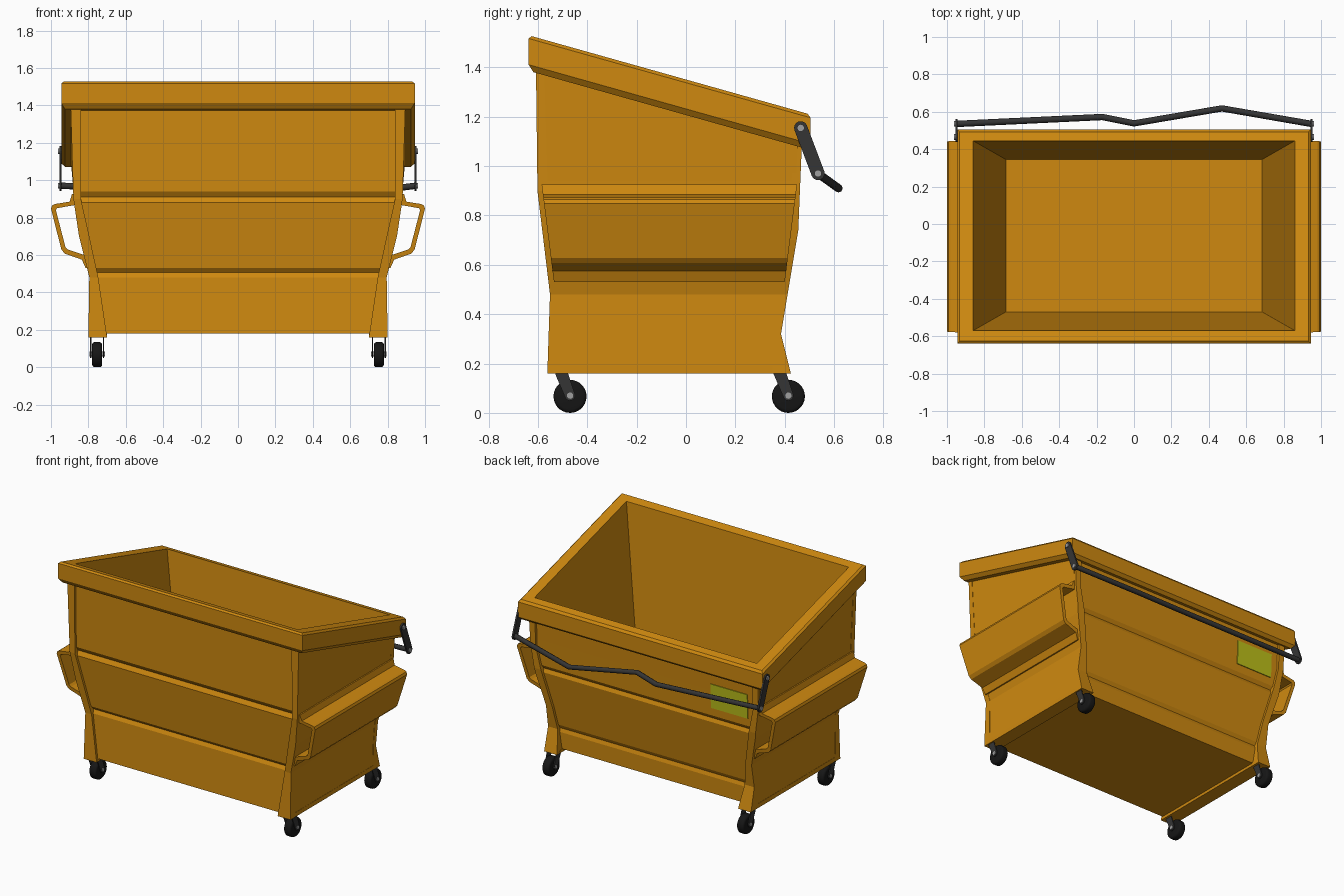
import bpy, bmesh, math
from mathutils import Matrix

if "Cube" in bpy.data.objects:
    bpy.data.objects.remove(bpy.data.objects["Cube"])


def material(name, r, g, b):
    m = bpy.data.materials.new(name)
    m.diffuse_color = (r, g, b, 1)
    m.use_nodes = True
    m.node_tree.nodes["Principled BSDF"].inputs["Base Color"].default_value = m.diffuse_color
    return m


ORANGE = material("orange_paint", 0.62, 0.25, 0.005)
DARK = material("dark_steel", 0.035, 0.035, 0.035)
BLACK = material("rubber", 0.008, 0.008, 0.008)
GREY = material("bolt_steel", 0.35, 0.35, 0.35)
YELLOW = material("label_yellow", 0.50, 0.52, 0.01)


def finish(name, bm, mat):
    bmesh.ops.recalc_face_normals(bm, faces=bm.faces)
    me = bpy.data.meshes.new(name)
    bm.to_mesh(me)
    bm.free()
    me.materials.append(mat)
    ob = bpy.data.objects.new(name, me)
    bpy.context.collection.objects.link(ob)
    return ob


def loft(name, rings, mat):
    """Skin a list of equal-length point rings and cap both ends."""
    bm = bmesh.new()
    vs = [[bm.verts.new(p) for p in r] for r in rings]
    n = len(rings[0])
    for a, b in zip(vs, vs[1:]):
        for i in range(n):
            j = (i + 1) % n
            bm.faces.new((a[i], a[j], b[j], b[i]))
    bm.faces.new(vs[0])
    bm.faces.new(vs[-1])
    return finish(name, bm, mat)


def prism_x(name, yz, x0, x1, mat):
    return loft(name, [[(x, y, z) for y, z in yz] for x in (x0, x1)], mat)


def capsule(name, p, q, rp, rq, x0, x1, mat, n=8):
    """Flat bar with round ends from p to q in the yz plane."""
    a = math.atan2(q[1] - p[1], q[0] - p[0])
    pts = []
    for c, r, start in ((p, rp, a + math.pi / 2), (q, rq, a - math.pi / 2)):
        for i in range(n + 1):
            t = start + math.pi * i / n
            pts.append((c[0] + r * math.cos(t), c[1] + r * math.sin(t)))
    return prism_x(name, pts, x0, x1, mat)


def cylinder_x(name, x, y, z, r, w, mat, seg=24, bevel=0):
    bm = bmesh.new()
    bmesh.ops.create_cone(bm, cap_ends=True, segments=seg, radius1=r, radius2=r, depth=w,
                          matrix=Matrix.Translation((x, y, z)) @ Matrix.Rotation(math.pi / 2, 4, 'Y'))
    if bevel:
        rim = [e for e in bm.edges if abs(e.verts[0].co.x - e.verts[1].co.x) < 1e-5]
        bmesh.ops.bevel(bm, geom=rim, offset=bevel, segments=3, profile=0.5, affect='EDGES')
    for f in bm.faces:
        f.smooth = len(f.verts) == 4
    ob = finish(name, bm, mat)
    ob.data.set_sharp_from_angle(angle=math.radians(40))
    return ob


def at(profile, z):
    """Piecewise linear lookup of (z, value) pairs."""
    for (z0, v0), (z1, v1) in zip(profile, profile[1:]):
        if z <= z1:
            return v0 + (v1 - v0) * max(0, z - z0) / (z1 - z0)
    return profile[-1][1]


# Profiles by height: side half width, grooved front and back panels
SIDE = [(.16, .80), (.48, .795), (.70, .85), (.90, .88), (1.4, .895)]
FRONT = [(.18, -.545), (.48, -.533), (.505, -.52), (.53, -.541),
         (.88, -.583), (.91, -.566), (.94, -.586), (1.4, -.592)]
BACK = [(.18, .365), (.295, .367), (.32, .358), (.345, .371),
        (.715, .433), (.74, .422), (.765, .438), (1.09, .452)]


def rect(hx, yf, yb, zf, zb):
    return [(-hx, yf, zf), (hx, yf, zf), (hx, yb, zb), (-hx, yb, zb)]


def slant(hx, yf, yb, h):
    return rect(hx, yf, yb, h - .281 * yf, h - .281 * yb)


# Bin body: outside skin, sloped rim, then down the tapered inside to the floor
levels = sorted({z for p in (SIDE, FRONT, BACK) for z, _ in p if .17 < z < 1.05})
rings = [rect(at(SIDE, z) - .002, at(FRONT, z), at(BACK, z), z, z) for z in levels]
rings += [slant(.892, -.592, .452, 1.207),
          slant(.925, -.618, .485, 1.207),
          slant(.945, -.638, .505, 1.232),
          slant(.945, -.638, .505, 1.338),
          slant(.932, -.625, .492, 1.351),
          slant(.86, -.57, .445, 1.351),
          rect(.685, -.47, .345, .2, .2)]
loft("bin_body", rings, ORANGE)

# Corner posts: proud strips following the body, splayed at the foot
POST_IN = [(.16, .70), (.50, .75), (.90, .84), (1.4, .84)]
FRONT_POST = ([(.16, -.562), (.47, -.55), (.90, -.602), (1.4, -.608)],
              [(.16, -.51), (.47, -.51), (.90, -.56), (1.4, -.575)],
              (.16, .48, .70, .90, 1.395))
BACK_POST = ([(.16, .425), (.32, .385), (.74, .455), (1.1, .47)],
             [(.16, .35), (.32, .356), (.74, .41), (1.1, .442)],
             (.16, .32, .48, .70, .74, .90, 1.09))
# Fork sleeve section, outer then inner path
SLEEVE = [(.888, .925), (.90, .885), (.98, .872), (.993, .865), (1.0, .848),
          (.944, .628), (.926, .607), (.835, .575), (.815, .53),
          (.79, .53), (.815, .597), (.908, .628), (.922, .64),
          (.974, .840), (.968, .850), (.865, .868), (.86, .925)]
SLEEVE_F = [(.53, -.535), (.925, -.585)]
SLEEVE_B = [(.53, .40), (.925, .45)]

for s, side in ((1, "right"), (-1, "left")):
    for label, (outer, inner, zs) in (("front", FRONT_POST), ("back", BACK_POST)):
        loft(f"{label}_post_{side}",
             [[(s * at(POST_IN, z), at(outer, z), z), (s * at(SIDE, z), at(outer, z), z),
               (s * at(SIDE, z), at(inner, z), z), (s * at(POST_IN, z), at(inner, z), z)]
              for z in zs], ORANGE)
    # Bottom skid
    prism_x(f"skid_{side}", [(-.56, .16), (.42, .16), (.36, .19), (-.54, .19)],
            s * .70, s * .799, ORANGE)
    # Fork sleeve
    loft(f"fork_sleeve_{side}", [[(s * x, at(e, z), z) for x, z in SLEEVE]
                                 for e in (SLEEVE_F, SLEEVE_B)], ORANGE)
    # Lid bar arm with its bolts
    capsule(f"bar_arm_{side}", (.465, 1.155), (.535, .97), .027, .027, s * .943, s * .955, DARK)
    for y, z in ((.465, 1.155), (.535, .97)):
        cylinder_x(f"arm_bolt_{side}", s * .951, y, z, .015, .022, GREY, 16)
    # Casters
    for y, end in ((-.47, "front"), (.415, "back")):
        x = s * .753
        cylinder_x(f"{end}_wheel_{side}", x, y, .067, .067, .054, BLACK, 28, .014)
        cylinder_x(f"{end}_axle_{side}", x, y, .07, .013, .084, GREY, 12)
        for d in (-.034, .034):
            capsule(f"{end}_caster_fork_{side}", (y - .036, .165), (y, .07), .025, .021,
                    x + d - .003, x + d + .003, DARK)

# Bent lid bar behind the bin
path = [(-.95, .535), (-.17, .572), (0, .538), (.47, .618), (.95, .535)]
cu = bpy.data.curves.new("lid_bar", 'CURVE')
cu.dimensions = '3D'
cu.bevel_depth = .017
cu.bevel_resolution = 2
cu.use_fill_caps = True
sp = cu.splines.new('POLY')
sp.points.add(len(path) - 1)
for p, (x, y) in zip(sp.points, path):
    p.co = (x, y, .97 - .72 * (y - .535), 1)
cu.materials.append(DARK)
bpy.context.collection.objects.link(bpy.data.objects.new("lid_bar", cu))

# Blank label plate on the back panel
prism_x("back_label", [(.435, .82), (.446, .82), (.453, .99), (.44, .99)], -.79, -.505, YELLOW)
